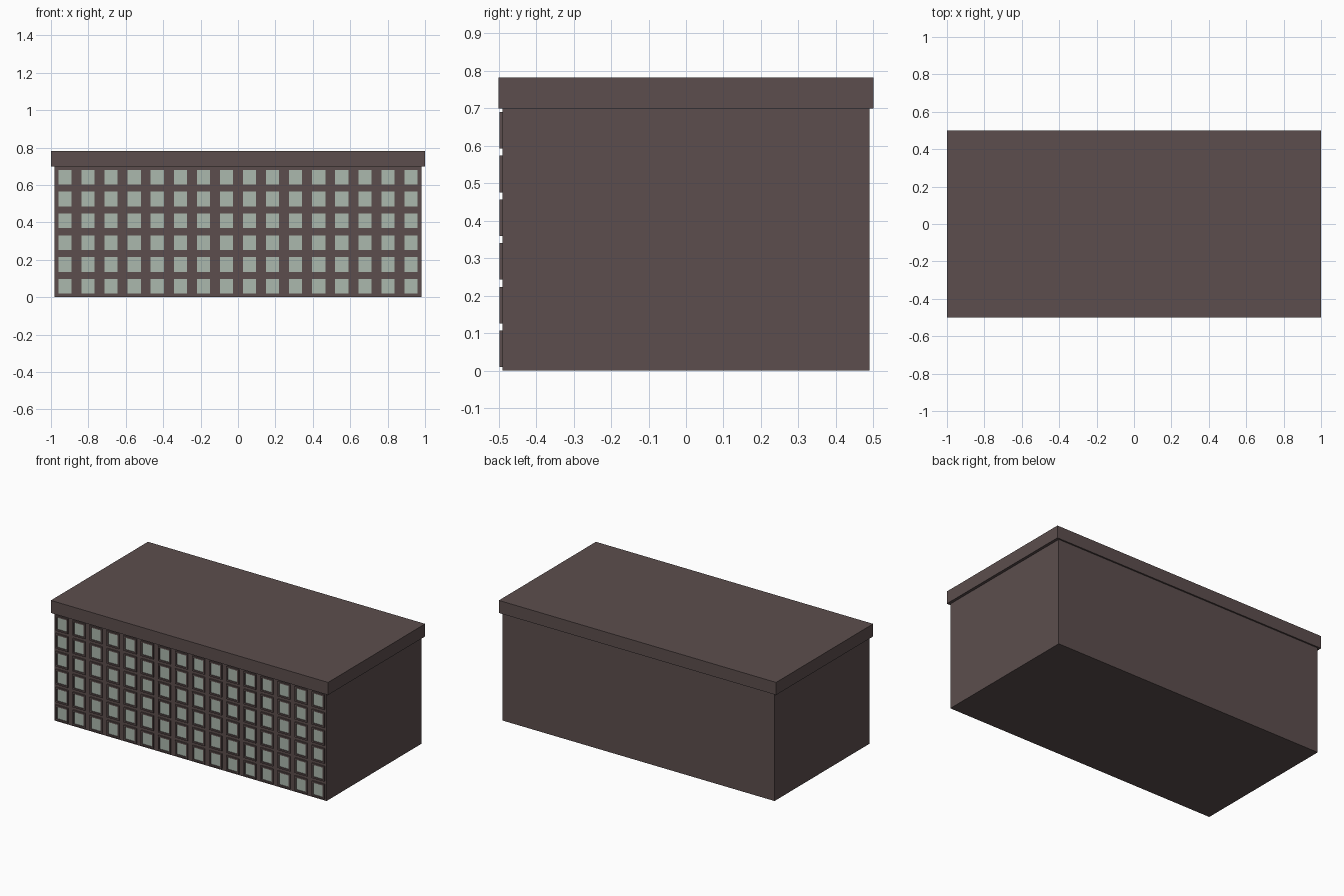
import bpy, bmesh
from mathutils import Matrix, Vector

if "Cube" in bpy.data.objects:
    bpy.data.objects.remove(bpy.data.objects["Cube"])


def material(name, rgb):
    m = bpy.data.materials.new(name)
    m.diffuse_color = (*rgb, 1)
    m.use_nodes = True
    m.node_tree.nodes["Principled BSDF"].inputs["Base Color"].default_value = m.diffuse_color
    return m


brown = material("dark_brown", (0.107, 0.076, 0.075))
glass = material("pale_green_glass", (0.41, 0.48, 0.42))


def add_box(bm, x0, x1, y0, y1, z0, z1):
    size = Vector((x1 - x0, y1 - y0, z1 - z0))
    mid = Vector((x0 + x1, y0 + y1, z0 + z1)) / 2
    bmesh.ops.create_cube(bm, size=1, matrix=Matrix.Translation(mid) @ Matrix.Diagonal((*size, 1)))


def make_object(name, boxes, mat):
    bm = bmesh.new()
    for b in boxes:
        add_box(bm, *b)
    mesh = bpy.data.meshes.new(name)
    bm.to_mesh(mesh)
    bm.free()
    mesh.materials.append(mat)
    bpy.context.collection.objects.link(bpy.data.objects.new(name, mesh))


# Main block and overhanging roof slab
make_object("building_body", [(-0.982, 0.982, -0.49, 0.49, 0, 0.70)], brown)
make_object("roof_slab", [(-1, 1, -0.5, 0.5, 0.70, 0.782)], brown)

# Window grid on the front: raised frames around glass plates
COLS, ROWS = 16, 6
PITCH_X, PITCH_Z = 0.1233, 0.7 / 6
PW, PH, BAR = 0.035, 0.039, 0.0098   # pane half width, half height, frame bar
Y0, Y1 = -0.498, -0.489              # frame front and back
frames, panes = [], []
for c in range(COLS):
    x = (c - (COLS - 1) / 2) * PITCH_X
    for r in range(ROWS):
        z = (r + 0.5) * PITCH_Z
        panes.append((x - PW, x + PW, -0.4915, -0.489, z - PH, z + PH))
        for s in (-1, 1):
            xa, xb = sorted((x + s * PW, x + s * (PW + BAR)))
            za, zb = sorted((z + s * PH, z + s * (PH + BAR)))
            frames.append((xa, xb, Y0, Y1, z - PH - BAR, z + PH + BAR))
            frames.append((x - PW, x + PW, Y0, Y1, za, zb))
make_object("window_frames", frames, brown)
make_object("window_panes", panes, glass)
